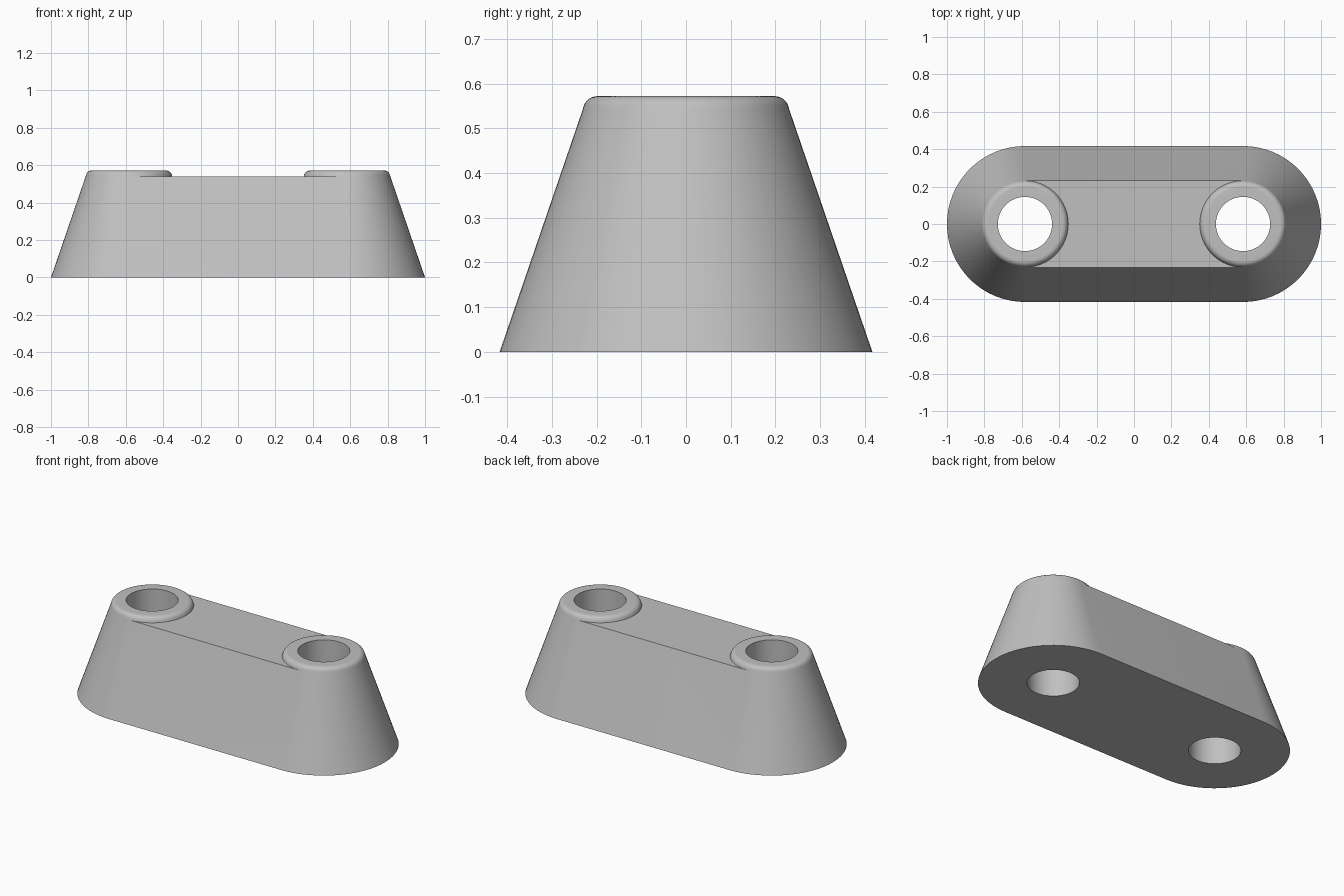
import bpy, bmesh, math

if "Cube" in bpy.data.objects:
    bpy.data.objects.remove(bpy.data.objects["Cube"])

CX = 0.583           # hole axis offset
R_BASE, SLOPE = 0.417, 0.343
DECK_Z, TOP_Z = 0.54, 0.572
HOLE_R, FILLET = 0.145, 0.032
N = 64               # sides per full circle

grey = bpy.data.materials.new("light grey")
grey.diffuse_color = (0.53, 0.53, 0.53, 1)
grey.use_nodes = True
grey.node_tree.nodes["Principled BSDF"].inputs["Base Color"].default_value = grey.diffuse_color

# Tapered profile: base, deck level, rounded rim, hole top, hole bottom
lean = math.atan(SLOPE)
rim_r = 0.1985
profile = [(R_BASE, 0), (R_BASE - SLOPE * DECK_Z, DECK_Z)]
for i in range(9):
    a = lean + (math.pi / 2 - lean) * i / 8
    profile.append((rim_r + FILLET * math.cos(a), TOP_Z - FILLET + FILLET * math.sin(a)))
profile += [(HOLE_R, TOP_Z), (HOLE_R, 0)]

bm = bmesh.new()


def angle(j):
    return -math.pi / 2 + 2 * math.pi * j / N


# Rings around the hole axis; the base ring is only the outer half
rings = []
for k, (r, z) in enumerate(profile):
    count = N // 2 + 1 if k == 0 else N
    rings.append([bm.verts.new((CX + r * math.cos(angle(j)), r * math.sin(angle(j)), z))
                  for j in range(count)])

# Boss, rim and hole wall all round; tapered end on the outer half
for k in range(len(rings) - 1):
    lo, hi = rings[k], rings[k + 1]
    for j in range(N // 2 if k == 0 else N):
        n = (j + 1) % N
        bm.faces.new((lo[j], lo[n], hi[n], hi[j]))

base, deck, hole = rings[0], rings[1], rings[-1]
h = N // 2

# Underside of the end
for j in range(h):
    bm.faces.new((base[j + 1], base[j], hole[j], hole[j + 1]))

# Middle section up to the mirror plane
def mid(y, z):
    return bm.verts.new((0, y, z))


yd = R_BASE - SLOPE * DECK_Z
bf, bb = mid(-R_BASE, 0), mid(R_BASE, 0)
df, db = mid(-yd, DECK_Z), mid(yd, DECK_Z)
bm.faces.new((bf, base[0], deck[0], df))
bm.faces.new((base[h], bb, db, deck[h]))
inner = [i % N for i in range(h, N + 1)]
bm.faces.new([df] + [deck[i] for i in reversed(inner)] + [db])
bm.faces.new([bb, base[h]] + [hole[i] for i in inner] + [base[0], bf])
bmesh.ops.recalc_face_normals(bm, faces=bm.faces)

mesh = bpy.data.meshes.new("two_hole_spacer")
bm.to_mesh(mesh)
bm.free()
mesh.materials.append(grey)
spacer = bpy.data.objects.new("two_hole_spacer", mesh)
bpy.context.collection.objects.link(spacer)
bpy.context.view_layer.objects.active = spacer
spacer.select_set(True)

# Second end by mirroring
mirror = spacer.modifiers.new("mirror", 'MIRROR')
mirror.use_clip = True
bpy.ops.object.modifier_apply(modifier="mirror")
bpy.ops.object.shade_smooth_by_angle(angle=math.radians(30))
